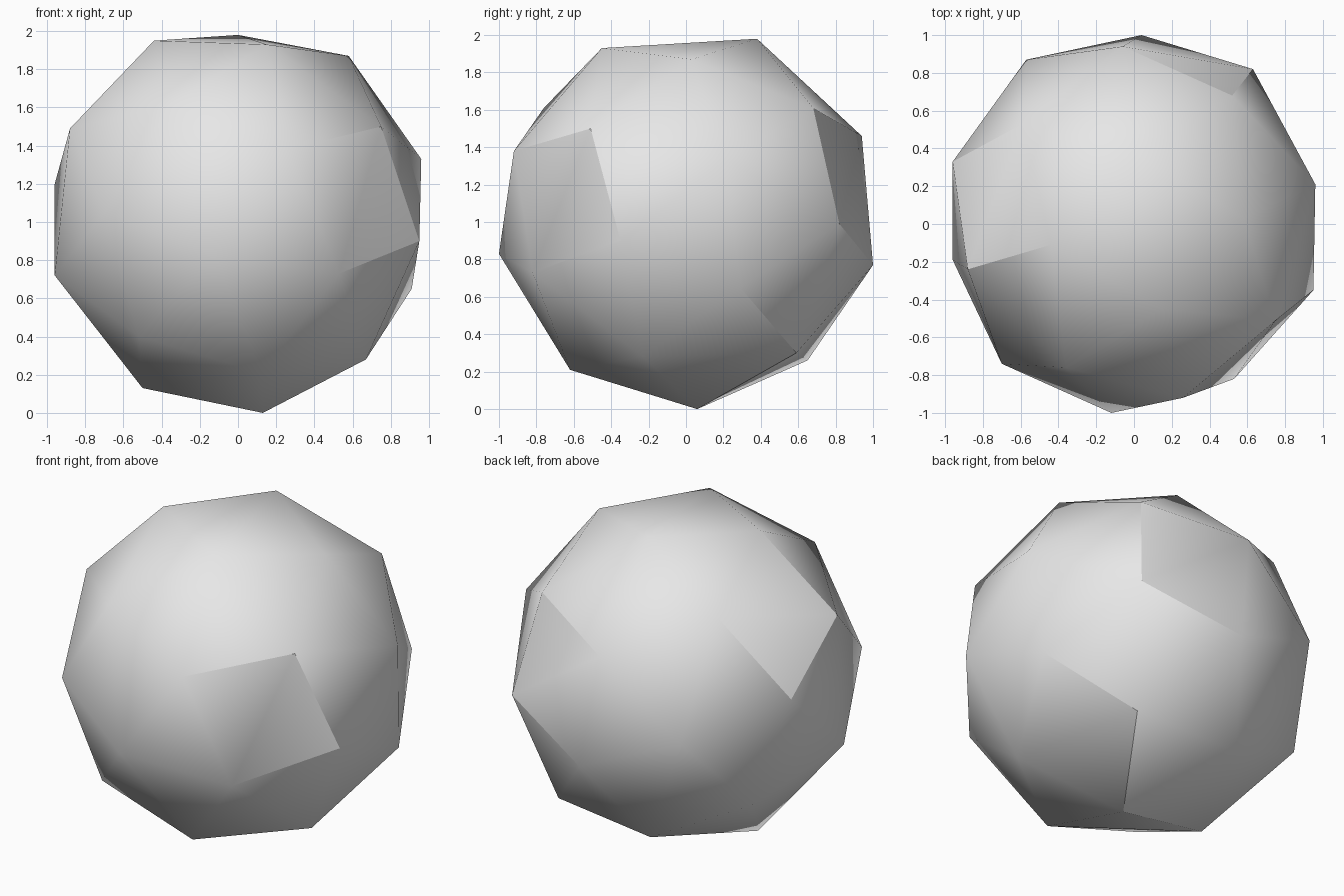
import bpy
import bmesh
import math
from mathutils import Vector

# Remove the default cube
default_cube = bpy.data.objects.get("Cube")
if default_cube:
    bpy.data.objects.remove(default_cube, do_unlink=True)

# Corners of the faceted ball, in rings from the top down
crown = [(-.44, -.11, 1.95), (0, .38, 1.98), (.15, -.45, 1.93), (.58, .03, 1.87)]
upper_ring = [(-.88, -.24, 1.49), (-.36, -.76, 1.61), (.26, -.92, 1.38),
              (.75, -.51, 1.5), (.96, .21, 1.33), (.52, .68, 1.61),
              (-.06, .94, 1.46), (-.59, .53, 1.69)]
middle_ring = [(-.96, .33, 1.2), (-.7, -.74, 1.05), (-.12, -1, .83),
               (.53, -.82, .73), (.95, -.35, .9), (.63, .82, .99),
               (.04, 1, .77), (-.57, .87, 1.02)]
lower_ring = [(-.96, -.19, .72), (-.52, -.6, .4), (.12, -.62, .21),
              (.67, -.23, .28), (.91, .29, .65), (.47, .59, .3),
              (-.21, .65, .26), (-.79, .47, .55)]
base = [(-.5, 0, .13), (.13, .06, 0)]


def make_material(name, colour):
    material = bpy.data.materials.new(name)
    material.use_nodes = True
    material.diffuse_color = colour
    for node in material.node_tree.nodes:
        if node.type == "BSDF_PRINCIPLED":
            node.inputs["Base Color"].default_value = colour
    return material


def make_hull(name, points, material):
    """Wrap the corners in a closed skin of flat triangles."""
    bm = bmesh.new()
    for point in points:
        bm.verts.new(Vector(point))
    bmesh.ops.convex_hull(bm, input=list(bm.verts))
    bmesh.ops.recalc_face_normals(bm, faces=list(bm.faces))
    mesh = bpy.data.meshes.new(name)
    bm.to_mesh(mesh)
    bm.free()
    mesh.materials.append(material)
    obj = bpy.data.objects.new(name, mesh)
    bpy.context.scene.collection.objects.link(obj)
    return obj


# Ball: shallow creases blend, steeper ones stay crisp
light_grey = make_material("light_grey", (.8, .8, .8, 1))
ball = make_hull("faceted_ball", crown + upper_ring + middle_ring + lower_ring + base, light_grey)
for face in ball.data.polygons:
    face.use_smooth = True
ball.data.set_sharp_from_angle(angle=math.radians(30))
